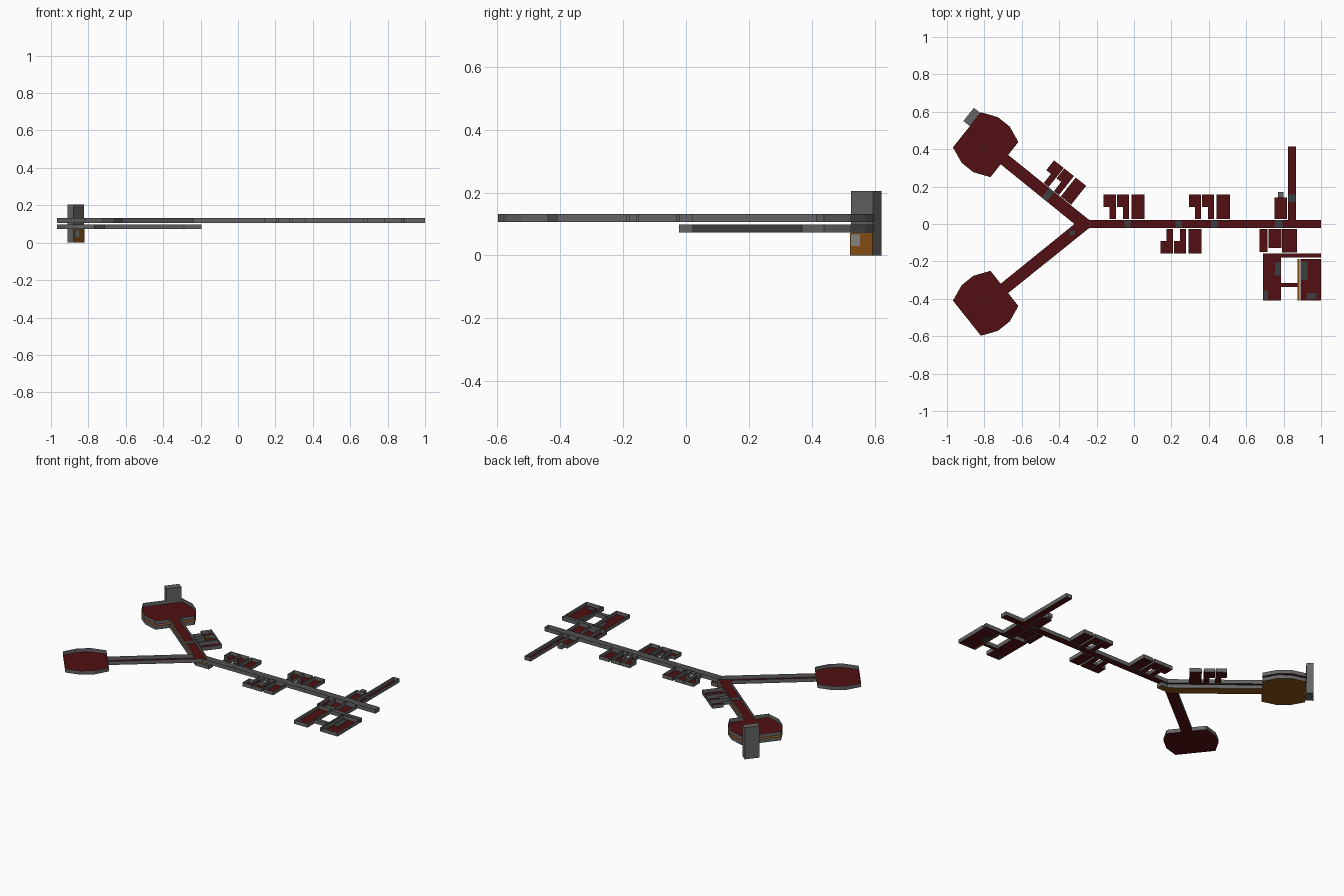
import bpy, bmesh, math
from mathutils import Vector, Matrix

if "Cube" in bpy.data.objects:
    bpy.data.objects.remove(bpy.data.objects["Cube"])


def material(name, rgb):
    m = bpy.data.materials.new(name)
    m.diffuse_color = (*rgb, 1)
    m.use_nodes = True
    m.node_tree.nodes["Principled BSDF"].inputs["Base Color"].default_value = m.diffuse_color
    return m


RED = material("floor_red", (0.085, 0.005, 0.006))
BROWN = material("floor_brown", (0.26, 0.085, 0.008))
WALL = material("wall_grey", (0.13, 0.13, 0.13))
DARK = material("threshold_grey", (0.045, 0.05, 0.05))
LIGHT = material("door_grey", (0.27, 0.27, 0.27))

UP, LOW, H = 0.106, 0.073, 0.025      # level heights and wall height
ANG = math.atan2(0.62, -0.78)         # direction of the upper arm
ARM = Matrix.Translation((-0.793, 0.424, 0)) @ Matrix.Rotation(ANG, 4, 'Z')
MIRROR = Matrix.Scale(-1, 4, (0, 1, 0))
ID = Matrix()


def finish(bm, name, mats):
    me = bpy.data.meshes.new(name)
    bm.to_mesh(me)
    bm.free()
    for m in mats:
        me.materials.append(m)
    ob = bpy.data.objects.new(name, me)
    bpy.context.collection.objects.link(ob)
    return ob


def deck(name, pts, z=UP, floor=RED, mat=ID, open_edges=()):
    """Open-topped compartment: coloured floor sheet with thin walls."""
    bm = bmesh.new()
    pts = [mat @ Vector((x, y, 0)) for x, y in pts]
    lo = [bm.verts.new((p.x, p.y, z)) for p in pts]
    hi = [bm.verts.new((p.x, p.y, z + H)) for p in pts]
    f = bm.faces.new(lo)
    f.normal_update()
    if f.normal.z < 0:
        f.normal_flip()
    n = len(pts)
    for i in range(n):
        if i not in open_edges:
            j = (i + 1) % n
            bm.faces.new((lo[i], lo[j], hi[j], hi[i])).material_index = 1
    return finish(bm, name, [floor, WALL])


def rect(x0, x1, y0, y1):
    return [(x0, y0), (x1, y0), (x1, y1), (x0, y1)]


def block(name, x0, x1, y0, y1, z0, z1, m, mat=ID):
    bm = bmesh.new()
    bmesh.ops.create_cube(bm, size=1)
    for v in bm.verts:
        v.co = mat @ Vector(((x0 + x1) / 2 + v.co.x * (x1 - x0),
                             (y0 + y1) / 2 + v.co.y * (y1 - y0),
                             (z0 + z1) / 2 + v.co.z * (z1 - z0)))
    return finish(bm, name, [m])


# End halls: barrel-sided rooms, the near end opens onto the arm
E = 0.032
hall = [(0.128, -0.12), (0.128, 0.12), (0.04, 0.156), (-0.04, 0.156), (-0.128, 0.12),
        (-0.128, E), (-0.128, -E), (-0.128, -0.12), (-0.04, -0.156), (0.04, -0.156)]
deck("upper_hall", hall, mat=ARM, open_edges=(5,))
deck("opposite_hall", hall, mat=MIRROR @ ARM, open_edges=(5,))
deck("lower_hall", hall, LOW, BROWN, ARM, (5,))

# Y-shaped main corridor and the corridor beneath its upper arm
a = [(ARM @ Vector((-0.128, s, 0))).to_2d() for s in (-E, E)]
top, bot = sorted(a, key=lambda p: -p.y)
flip = lambda p: (p[0], -p[1])
deck("main_corridor", [bot, top, (-0.24, 0.022), (1, 0.022), (1, -0.022), (-0.24, -0.022),
                       flip(top), flip(bot), (-0.318, 0)], open_edges=(0, 6))
deck("lower_corridor", [bot, top, (-0.24, 0.022), (-0.195, 0.022), (-0.195, -0.022),
                        (-0.29, -0.022)], LOW, BROWN, open_edges=(0,))

# Lift tower beside the upper hall, with its lower opening and door
block("lift_tower", 0.129, 0.172, -0.115, -0.025, 0, 0.205, WALL, ARM)
block("lift_lower_panel", 0.126, 0.1285, -0.115, -0.025, 0, 0.072, BROWN, ARM)
block("lift_door", 0.1245, 0.126, -0.065, -0.03, 0.03, 0.066, LIGHT, ARM)


# Cabin clusters: two flag-shaped cabins and one full cabin
def cabins(name, mat):
    for i, x in enumerate((0, 0.07)):
        deck(f"{name}_cabin_{i + 1}",
             [(x, 0.157), (x, 0.09), (x + 0.032, 0.09), (x + 0.032, 0.028),
              (x + 0.066, 0.028), (x + 0.066, 0.157)], mat=mat)
    deck(f"{name}_cabin_3", rect(0.148, 0.219, 0.028, 0.157), mat=mat)
    block(f"{name}_hatch", 0.07, 0.074, 0.1, 0.125, UP + 0.001, UP + 0.012, BROWN, mat)


cabins("west", Matrix.Translation((-0.162, 0, 0)))
cabins("east", Matrix.Translation((0.293, 0, 0)))
cabins("south", Matrix.Translation((0.143, 0, 0)) @ MIRROR)
cabins("arm", Matrix.Translation((-0.525, 0.2175, 0)) @ Matrix.Rotation(ANG - math.pi, 4, 'Z'))

# East complex
deck("cross_corridor", rect(0.823, 0.866, 0.022, 0.415), open_edges=(0,))
rooms = {
    "north_room": (0.75, 0.818, 0.028, 0.142),
    "office_left": (0.672, 0.715, -0.15, -0.028),
    "office_middle": (0.72, 0.788, -0.128, -0.028),
    "office_right": (0.792, 0.872, -0.152, -0.028),
    "west_store": (0.69, 0.785, -0.41, -0.158),
    "east_store": (0.89, 1.0, -0.41, -0.188),
    "store_passage": (0.785, 1.0, -0.18, -0.158),
    "store_link": (0.785, 0.875, -0.337, -0.315),
}
for name, r in rooms.items():
    deck(name, rect(*r))
deck("store_side_passage", rect(0.875, 0.886, -0.41, -0.188), floor=BROWN)
block("north_closet", 0.77, 0.8, 0.143, 0.172, UP, UP + H, WALL)

# Dark floor plates in corridors and stores
for i, (x, y, w, d) in enumerate([
        (-0.035, 0, .034, .04), (0.24, 0, .034, .04), (0.43, 0, .034, .04),
        (0.775, 0, .04, .04), (0.844, 0.137, .04, .04), (0.768, -0.24, .03, .07),
        (0.705, -0.38, .025, .045), (0.91, -0.25, .035, .1), (0.95, -0.385, .05, .03)]):
    block(f"floor_plate_{i + 1}", x - w / 2, x + w / 2, y - d / 2, y + d / 2,
          UP, UP + 0.002, DARK)
block("arm_floor_plate", -0.445, -0.41, -0.03, 0.03, UP, UP + 0.002, DARK, ARM)
block("junction_floor_plate", -0.345, -0.315, -0.06, -0.035, UP, UP + 0.002, DARK)
